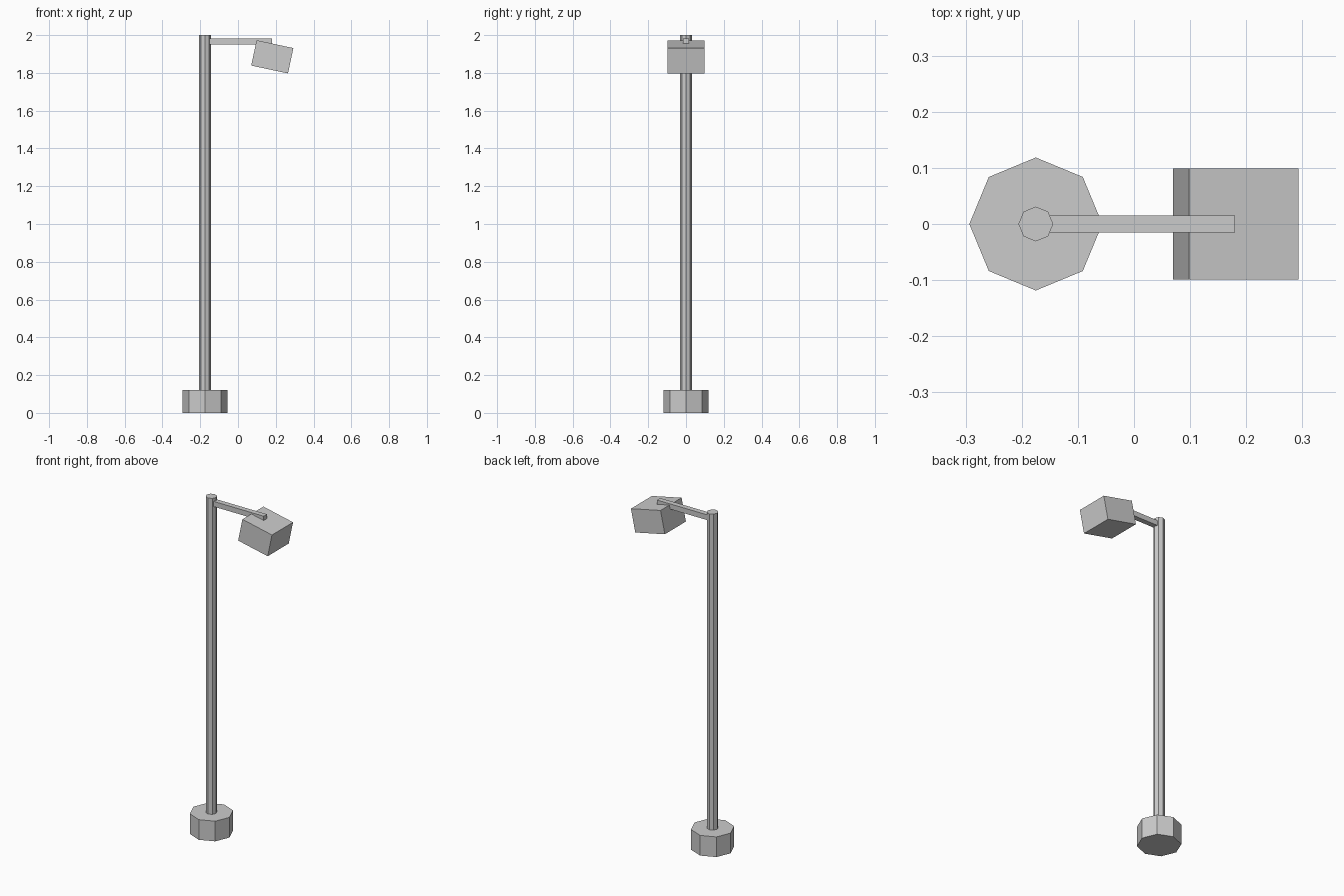
import bpy
from math import radians

cube = bpy.data.objects.get("Cube")
if cube:
    bpy.data.objects.remove(cube, do_unlink=True)

grey = bpy.data.materials.new("painted_grey")
grey.use_nodes = True
colour = (0.6, 0.6, 0.6, 1)
grey.diffuse_color = colour
grey.node_tree.nodes["Principled BSDF"].inputs["Base Color"].default_value = colour

POLE_X = -0.175


def finish(name):
    obj = bpy.context.object
    obj.name = name
    obj.data.materials.append(grey)
    return obj


def octagon(name, radius, bottom, top):
    """Eight-sided upright prism with corners on the x and y axes."""
    bpy.ops.mesh.primitive_cylinder_add(
        vertices=8, radius=radius, depth=top - bottom,
        location=(POLE_X, 0, (bottom + top) / 2))
    return finish(name)


def box(name, centre, size, tilt=0):
    """Box tilted about the y axis."""
    bpy.ops.mesh.primitive_cube_add(size=1, location=centre,
                                    rotation=(0, radians(tilt), 0))
    obj = finish(name)
    obj.scale = size
    return obj


# Footing and upright
octagon("base", 0.1185, 0, 0.12)
octagon("pole", 0.031, 0.12, 2)

# Arm reaching out to the tilted lamp housing
box("arm", (0.0025, 0, 1.9655), (0.355, 0.031, 0.031))
box("lamp_head", (0.1815, 0, 1.885), (0.199, 0.198, 0.137), tilt=12)
